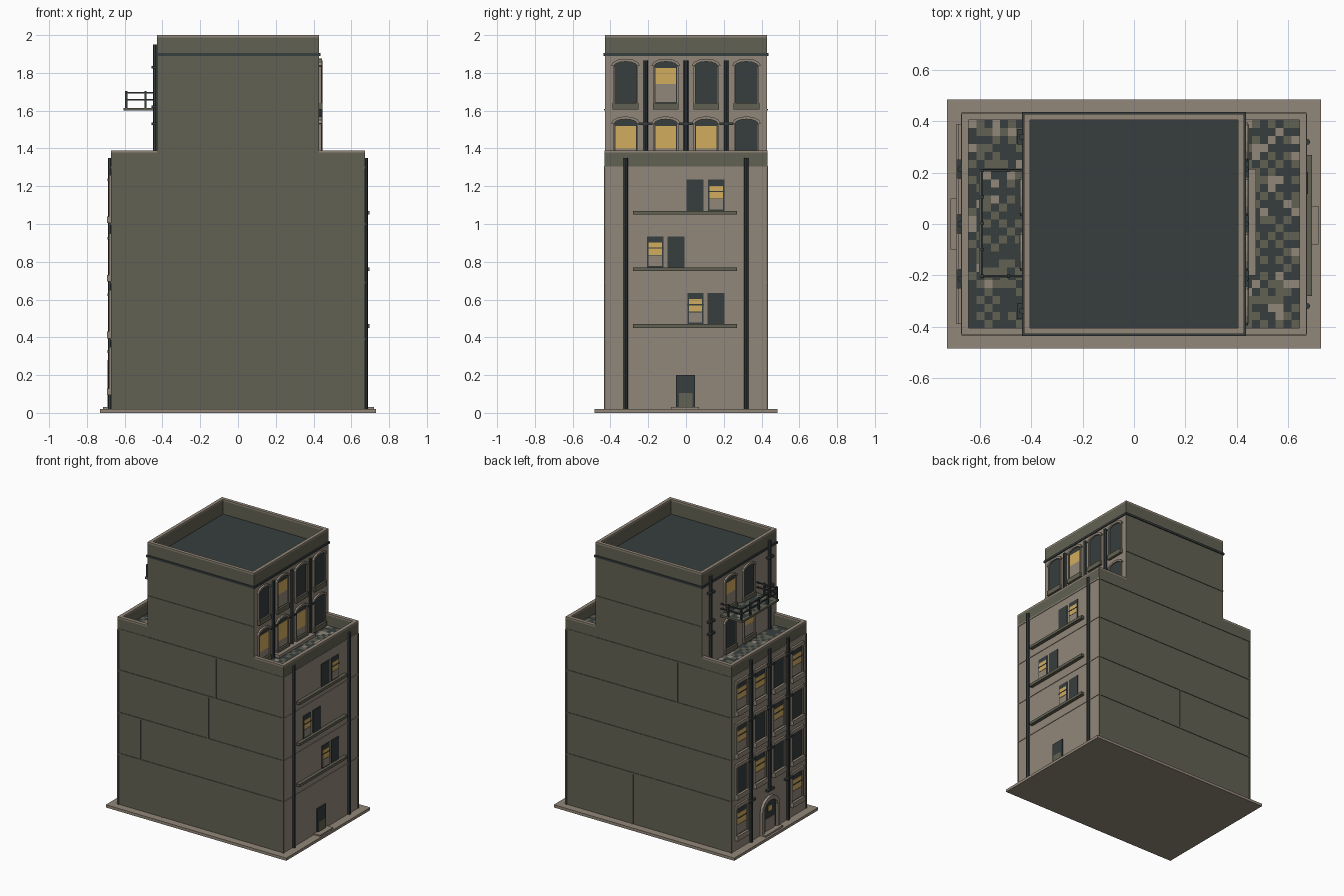
import bpy, bmesh, math, random
from mathutils import Matrix, Vector

if "Cube" in bpy.data.objects:
    bpy.data.objects.remove(bpy.data.objects["Cube"])

random.seed(4)


def lin(c):
    return tuple(((v + 0.055) / 1.055) ** 2.4 if v > 0.04 else v / 12.92 for v in c) + (1,)


COLS = {"tan_stone": (0.575, 0.53, 0.475), "olive_wall": (0.385, 0.38, 0.325),
        "dark_slate": (0.215, 0.24, 0.245), "lit_yellow": (0.82, 0.68, 0.37)}
MATS = {}
for n, c in COLS.items():
    MATS[n] = bpy.data.materials.new(n)
    MATS[n].diffuse_color = lin(c)
T, O, S, Y = COLS
ORDER = [T, O, S, Y]
parts = {}


def bm_for(name):
    return parts.setdefault(name, bmesh.new())


def box(name, mat, x0, x1, y0, y1, z0, z1, side_mat=None):
    bm = bm_for(name)
    m = Matrix.Translation(((x0 + x1) / 2, (y0 + y1) / 2, (z0 + z1) / 2)) @ \
        Matrix.Diagonal((abs(x1 - x0), abs(y1 - y0), abs(z1 - z0), 1))
    r = bmesh.ops.create_cube(bm, size=1, matrix=m)
    for f in {f for v in r["verts"] for f in v.link_faces}:
        f.normal_update()
        f.material_index = ORDER.index(side_mat if side_mat and abs(f.normal.x) > 0.5 else mat)


def plate(name, mat, x, s, pts, d0, d1):
    """Extruded outline on a facade: pts are (y, z), depths run outward from x."""
    bm = bm_for(name)
    a = [bm.verts.new((x + s * d0, y, z)) for y, z in pts]
    b = [bm.verts.new((x + s * d1, y, z)) for y, z in pts]
    n = len(pts)
    fs = [bm.faces.new(a[::-1]), bm.faces.new(b)]
    fs += [bm.faces.new((a[i], a[(i + 1) % n], b[(i + 1) % n], b[i])) for i in range(n)]
    for f in fs:
        f.material_index = ORDER.index(mat)
    bmesh.ops.recalc_face_normals(bm, faces=fs)


def fbox(name, mat, x, s, y0, y1, z0, z1, d):
    box(name, mat, *sorted((x - s * 0.004, x + s * d)), y0, y1, z0, z1)


def pipe(name, x, y, z0, z1, r=0.012):
    bm = bm_for(name)
    q = bmesh.ops.create_cone(bm, cap_ends=True, segments=8, radius1=r, radius2=r, depth=z1 - z0,
                              matrix=Matrix.Translation((x, y, (z0 + z1) / 2)))
    for f in {f for v in q["verts"] for f in v.link_faces}:
        f.material_index = ORDER.index(S)


def arch(y, w, z, rise, n=6):
    return [(y + w * math.cos(math.pi * i / n), z + rise * math.sin(math.pi * i / n)) for i in range(n + 1)]


def arch_window(x, s, y, z0, z1, lit, yl=None, w=0.062):
    """Segmental-arch window with jambs, hood, sill and optional glow."""
    top = arch(y, w, z1 - 0.025, 0.025)
    plate("arched_panes", S, x, s, [(y - w, z0), (y + w, z0)] + top, -0.003, 0.004)
    hood = arch(y, w + 0.014, z1 - 0.022, 0.037)
    plate("window_hoods", T, x, s, hood + top[::-1], -0.003, 0.014)
    for k in (-1, 1):
        fbox("window_jambs", T, x, s, y + k * w - 0.005, y + k * w + 0.005, z0, z1 - 0.025, 0.012)
    fbox("window_sills", O, x, s, y - w - 0.006, y + w + 0.006, z0 - 0.035, z0, 0.018)
    if lit:
        m = yl or z0 + (z1 - z0) * 0.5
        fbox("window_glow", Y, x, s, y - w + 0.008, y + w - 0.008, m, z1 - 0.035, 0.006)
        fbox("window_blinds", T, x, s, y - w + 0.008, y + w - 0.008, z0 + 0.006, m, 0.006)


def flat_window(x, s, y, z0, z1, lit, w):
    """Plain sash window, lit ones show glow and a blind."""
    fbox("sash_panes", S, x, s, y - w, y + w, z0, z1, 0.005)
    if lit:
        h = z1 - z0
        fbox("window_glow", Y, x, s, y - w + 0.008, y + w - 0.008, z0 + h * 0.4, z1 - h * 0.2, 0.007)
        fbox("window_blinds", T, x, s, y - w + 0.008, y + w - 0.008, z0 + 0.008, z0 + h * 0.38, 0.007)
        fbox("sash_bars", S, x, s, y - w, y + w, z0 + h * 0.6, z0 + h * 0.64, 0.009)


# masses
box("base_slab", T, -0.73, 0.73, -0.485, 0.485, 0, 0.02)
box("main_block", O, -0.67, 0.67, -0.43, 0.43, 0.02, 1.3, T)
box("upper_block", O, -0.43, 0.43, -0.43, 0.43, 1.3, 1.89, T)
box("upper_roof", S, -0.41, 0.41, -0.41, 0.41, 1.88, 1.892)

# parapets with stone caps
def parapet(x0, x1, y0, y1, z0, z1):
    box("parapets", O, x0, x1, y0, y1, z0, z1 - 0.012)
    box("parapet_caps", T, x0, x1, y0, y1, z1 - 0.012, z1)

for k in (-1, 1):
    a, b = sorted((k * 0.43, k * 0.405))
    parapet(-0.43, 0.43, a, b, 1.885, 2.0)
    parapet(a, b, -0.405, 0.405, 1.885, 2.0)
    box("cornice", S, -0.437, 0.437, *sorted((k * 0.425, k * 0.437)), 1.89, 1.905)
    box("cornice", S, *sorted((k * 0.425, k * 0.437)), -0.437, 0.437, 1.89, 1.905)
    parapet(*sorted((k * 0.645, k * 0.672)), -0.432, 0.432, 1.3, 1.39)
    for j in (-1, 1):
        parapet(*sorted((k * 0.43, k * 0.645)), *sorted((j * 0.405, j * 0.432)), 1.3, 1.39)

# terrace tiles and balcony tiles: checker with random stones
def tiles(x0, x1, y0, y1, z, nx, ny):
    bm = bm_for("terrace_tiles")
    dx, dy = (x1 - x0) / nx, (y1 - y0) / ny
    for i in range(nx):
        for j in range(ny):
            x, y = x0 + i * dx, y0 + j * dy
            f = bm.faces.new([bm.verts.new(p) for p in
                              ((x, y, z), (x + dx, y, z), (x + dx, y + dy, z), (x, y + dy, z))])
            r = random.random()
            f.material_index = 0 if r < 0.1 else (1 if r < 0.2 else (2 if (i + j) % 2 else 1 if r < 0.8 else 2))

tiles(0.43, 0.645, -0.405, 0.405, 1.304, 7, 26)
tiles(-0.645, -0.43, -0.405, 0.405, 1.304, 7, 26)

# floor bands and seams on the blank front and back
for k in (-1, 1):
    a, b = sorted((k * 0.425, k * 0.434))
    for z in (0.39, 0.69, 1.0, 1.3):
        box("floor_bands", O, -0.672, 0.672, a, b, z - 0.006, z + 0.006)
        fbox("side_floor_bands", T, k * 0.67, k, -0.43, 0.43, z - 0.005, z + 0.005, 0.004)
    box("floor_bands", O, -0.43, 0.43, a, b, 1.6, 1.61)
    for x in (-0.667, 0.667):
        box("corner_strips", O, x - 0.006, x + 0.006, a, b, 0.02, 1.3)
seams = {-1: [(-0.31, 0.02, 0.39), (-0.49, 0.39, 0.69), (0.06, 0.69, 1.0), (0.12, 1.0, 1.3)],
         1: [(0.13, 0.02, 0.39), (-0.05, 0.39, 0.69), (-0.23, 1.0, 1.3)]}
for k, rows in seams.items():
    for x, z0, z1 in rows:
        box("wall_seams", O, x - 0.006, x + 0.006, *sorted((k * 0.425, k * 0.434)), z0, z1)

# right side: paired windows, ledges, service door, drainpipes
for z, lit_y, dark_y in ((1.07, 0.16, 0.047), (0.77, -0.163, -0.053), (0.47, 0.05, 0.16)):
    flat_window(0.67, 1, lit_y, z, z + 0.165, True, 0.043)
    flat_window(0.67, 1, dark_y, z, z + 0.165, False, 0.045)
    fbox("right_ledges", O, 0.67, 1, -0.28, 0.27, z - 0.02, z, 0.025)
fbox("service_door", S, 0.67, 1, -0.052, 0.048, 0.02, 0.2, 0.01)
fbox("service_door_panel", O, 0.67, 1, -0.038, 0.034, 0.03, 0.105, 0.013)
fbox("service_step", T, 0.67, 1, -0.08, 0.07, 0.02, 0.03, 0.05)
for y in (-0.32, 0.32):
    pipe("drainpipes", 0.675, y, 0.02, 1.35)

# right side of the upper block
COLY = (-0.32, -0.107, 0.107, 0.32)
for i, y in enumerate(COLY):
    arch_window(0.43, 1, y, 1.64, 1.86, i == 1, 1.74)
    arch_window(0.43, 1, y, 1.345, 1.555, i < 3, 1.4)
for y in (-0.214, 0, 0.214):
    pipe("upper_pipes", 0.435, y, 1.3, 1.865)
    fbox("pipe_brackets", S, 0.43, 1, y - 0.037, y + 0.037, 1.525, 1.537, 0.018)
box("terrace_step", T, 0.43, 0.475, -0.2, 0.215, 1.3, 1.325)

# left street facade: sash windows with stone lintels and sills
LIT = {(3, 3), (3, 2), (3, 0), (2, 3), (2, 1), (1, 2), (0, 3), (0, 0)}
for fl, base in enumerate((0.09, 0.39, 0.69, 1.0)):
    for c, y in enumerate(COLY):
        if fl == 0 and c in (1, 2):
            continue
        z0, z1 = base + 0.04, base + 0.235
        flat_window(-0.67, -1, y, z0, z1, (fl, c) in LIT, 0.058)
        fbox("left_sills", T, -0.67, -1, y - 0.07, y + 0.07, z0 - 0.035, z0, 0.023)
        fbox("left_lintels", T, -0.67, -1, y - 0.07, y + 0.07, z1, z1 + 0.025, 0.014)
        for k in (-1, 1):
            fbox("left_jambs", T, -0.67, -1, y + k * 0.062 - 0.006, y + k * 0.062 + 0.006, z0, z1, 0.012)
    for y in (-0.214, 0, 0.214):
        fbox("pipe_brackets", S, -0.67, -1, y - 0.037, y + 0.037, base + 0.228, base + 0.242, 0.022)
for y in (-0.214, 0, 0.214):
    pipe("left_pipes", -0.676, y, 0.32 if y == 0 else 0.02, 1.35)

# arched main entrance
inner = arch(0, 0.075, 0.19, 0.06, 8)
outer = arch(0, 0.1, 0.19, 0.09, 8)
plate("entrance_door", S, -0.67, -1, [(-0.075, 0.02), (0.075, 0.02)] + inner, -0.003, 0.006)
plate("entrance_surround", T, -0.67, -1,
      [(0.1, 0.02)] + outer + [(-0.1, 0.02), (-0.075, 0.02)] + inner[::-1] + [(0.075, 0.02)], -0.003, 0.02)
fbox("entrance_panel", T, -0.67, -1, -0.05, 0.05, 0.03, 0.12, 0.009)
fbox("entrance_lamp", Y, -0.67, -1, -0.025, 0.02, 0.17, 0.205, 0.01)
fbox("entrance_step", T, -0.67, -1, -0.1, 0.1, 0.02, 0.032, 0.045)

# left side of the upper block: openings and tall pipes
for y, lit in ((0.107, True), (-0.107, False)):
    arch_window(-0.43, -1, y, 1.645, 1.86, lit, 1.74)
    arch_window(-0.43, -1, y, 1.345, 1.555, not lit, 1.43)
for y in (-0.34, 0.34):
    pipe("upper_pipes", -0.438, y, 1.3, 1.95)
    for z in (1.53, 1.62, 1.83):
        fbox("pipe_brackets", S, -0.43, -1, y - 0.03, y + 0.03, z - 0.007, z + 0.007, 0.027)

# balcony
box("balcony_slab", O, -0.605, -0.43, -0.21, 0.215, 1.6, 1.615)
tiles(-0.59, -0.432, -0.2, 0.205, 1.617, 5, 13)
for x, y in [(-0.592, -0.203 + i * 0.103) for i in range(5)] + [(-0.49, -0.203), (-0.49, 0.209)]:
    box("railing_posts", S, x - 0.006, x + 0.006, y - 0.006, y + 0.006, 1.615, 1.705)
for z in (1.655, 1.69):
    box("railing_bars", S, -0.596, -0.588, -0.206, 0.212, z, z + 0.008)
    for y in (-0.203, 0.209):
        box("railing_bars", S, -0.592, -0.43, y - 0.004, y + 0.004, z, z + 0.008)

# turn collected parts into objects
for name, bm in parts.items():
    me = bpy.data.meshes.new(name)
    used = sorted({f.material_index for f in bm.faces})
    for f in bm.faces:
        f.material_index = used.index(f.material_index)
    bm.to_mesh(me)
    bm.free()
    for i in used:
        me.materials.append(MATS[ORDER[i]])
    bpy.context.collection.objects.link(bpy.data.objects.new(name, me))

for m in bpy.data.materials:
    if m.users and not m.is_grease_pencil:
        m.use_nodes = True
        m.node_tree.nodes["Principled BSDF"].inputs["Base Color"].default_value = m.diffuse_color
